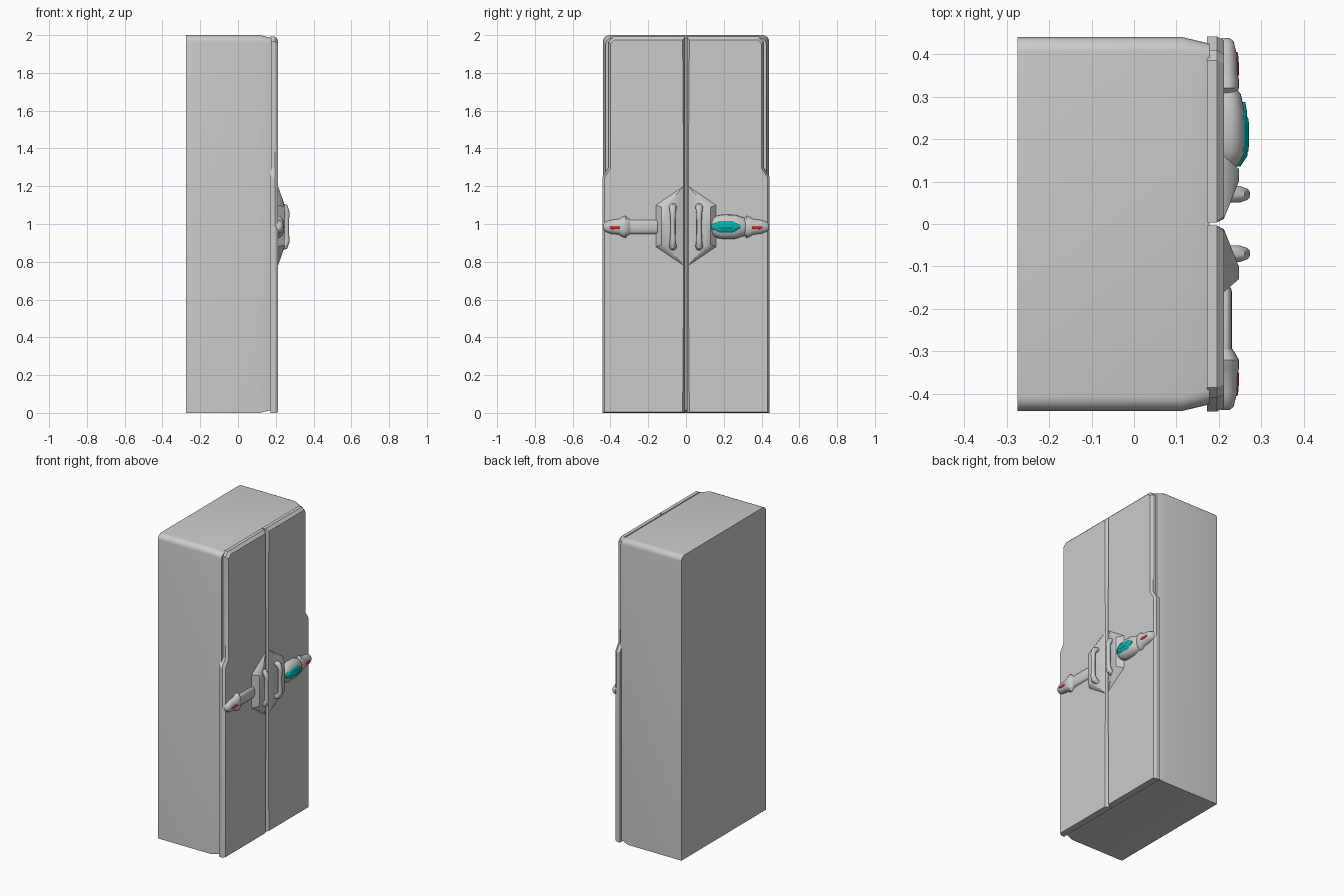
import bpy, bmesh, math

if "Cube" in bpy.data.objects:
    bpy.data.objects.remove(bpy.data.objects["Cube"])

RED, TEAL = (0.7, 0.03, 0.03, 1), (0.0, 0.45, 0.43, 1)
mats = {}


def make(name, verts, faces, color=None, angle=30):
    bm = bmesh.new()
    vs = [bm.verts.new(v) for v in verts]
    for f in faces:
        bm.faces.new([vs[i] for i in f])
    bmesh.ops.recalc_face_normals(bm, faces=bm.faces)
    me = bpy.data.meshes.new(name)
    bm.to_mesh(me)
    bm.free()
    ob = bpy.data.objects.new(name, me)
    bpy.context.collection.objects.link(ob)
    if color:
        if color not in mats:
            mats[color] = bpy.data.materials.new(name + "_paint")
            mats[color].diffuse_color = color
        me.materials.append(mats[color])
    bpy.ops.object.select_all(action='DESELECT')
    ob.select_set(True)
    bpy.context.view_layer.objects.active = ob
    bpy.ops.object.shade_smooth_by_angle(angle=math.radians(angle))
    return ob


def loft(name, rings, color=None, angle=30):
    n = len(rings[0])
    verts = [v for r in rings for v in r]
    faces = [(k * n + i, k * n + (i + 1) % n, (k + 1) * n + (i + 1) % n, (k + 1) * n + i)
             for k in range(len(rings) - 1) for i in range(n)]
    faces += [tuple(range(n)), tuple(range((len(rings) - 1) * n, len(rings) * n))]
    return make(name, verts, faces, color, angle)


def dome(name, sections, s=1, base=0.205, zc=0.985, power=0.7, n=12, color=None, angle=40):
    """Half-round solid along y; sections are (y, half height, front x)."""
    rings = []
    for y, h, x in sections:
        r = []
        for i in range(n + 1):
            a = math.pi * i / n
            r.append((base + (x - base) * math.sin(a) ** power, s * y, zc - h * math.cos(a)))
        rings.append(r)
    return loft(name, rings, color, angle)


# cabinet with rounded top edges and tapered front
def cabinet_ring(x, d):
    w, top, r = 0.44 - d, 2 - d, 0.035
    ring = [(x, -w, d), (x, w, d)]
    for s, a0 in ((1, 0), (-1, 90)):
        for i in range(6):
            a = math.radians(a0 + 18 * i)
            ring.append((x, s * (w - r) + r * math.cos(a), top - r + r * math.sin(a)))
    return ring


loft("cabinet", [cabinet_ring(-0.275, 0), cabinet_ring(0.115, 0), cabinet_ring(0.178, 0.015)])

# doors: stepped outline, chamfered front, raised handle surround
outline = [(0.004, 0), (0.442, 0), (0.442, 1.25), (0.41, 1.30), (0.41, 1.965), (0.385, 1.992),
           (0.004, 1.992), (0.004, 1.2), (0.004, 0.78)]
face_loop = [(0.018, 0.004), (0.432, 0.004), (0.432, 1.245), (0.4, 1.295), (0.4, 1.955),
             (0.378, 1.975), (0.018, 1.975), (0.012, 1.2), (0.012, 0.78)]
surround = [(0.247, 0.10, 1.1), (0.247, 0.10, 0.88), (0.247, 0.13, 1.09), (0.247, 0.13, 0.89),
            (0.212, 0.16, 1.1), (0.212, 0.16, 0.88)]
for side, s in (("left", -1), ("right", 1)):
    verts = [(0.172, s * y, z) for y, z in outline] + [(0.195, s * y, z) for y, z in outline]
    verts += [(0.212, s * y, z) for y, z in face_loop]
    verts += [(x, s * y, z) for x, y, z in surround]
    faces = [tuple(range(9))]
    for k in (0, 9):
        faces += [(k + i, k + (i + 1) % 9, k + 9 + (i + 1) % 9, k + 9 + i) for i in range(9)]
    F = list(range(18, 27))
    H1, H2, R1, R2, D1, D2 = range(27, 33)
    faces += [(F[7], D1, F[3], F[4], F[5], F[6]), (D1, D2, F[2], F[3]), (D2, F[8], F[0], F[1], F[2]),
              (F[7], H1, R1), (F[7], R1, D1), (R1, R2, D2, D1), (F[8], H2, R2), (F[8], R2, D2),
              (F[7], H1, H2, F[8]), (H1, R1, R2, H2)]
    make(side + "_door", verts, faces)

    # door handle: bent bar, thicker at its feet
    path = [(0.225, 1.095, 0.017), (0.248, 1.088, 0.018), (0.260, 1.06, 0.014), (0.258, 1.02, 0.012),
            (0.258, 0.95, 0.012), (0.260, 0.91, 0.014), (0.248, 0.882, 0.018), (0.225, 0.875, 0.017)]
    rings = []
    for i, (x, z, r) in enumerate(path):
        p, q = path[max(i - 1, 0)], path[min(i + 1, len(path) - 1)]
        t = math.hypot(q[0] - p[0], q[1] - p[1])
        nx, nz = -(q[1] - p[1]) / t, (q[0] - p[0]) / t
        rings.append([(x + nx * r * math.cos(a), s * 0.07 + r * 1.1 * math.sin(a), z + nz * r * math.cos(a))
                      for a in (2 * math.pi * j / 12 for j in range(12))])
    loft(side + "_handle", rings, angle=50)

    # flared end piece with red inlay
    dome(side + "_end_piece", [(0.438, 0.012, 0.226), (0.43, 0.025, 0.235), (0.40, 0.037, 0.242),
                               (0.355, 0.042, 0.244), (0.34, 0.052, 0.247), (0.32, 0.06, 0.247),
                               (0.307, 0.045, 0.240), (0.295, 0.04, 0.232)], s)
    dome(side + "_red_inlay", [(0.405, 0.008, 0.244), (0.39, 0.012, 0.2465), (0.36, 0.012, 0.2475),
                               (0.35, 0.006, 0.2475)], s, base=0.23, zc=0.982, n=6, color=RED)

# left plain bar
dome("left_bar", [(0.30, 0.038, 0.231), (0.16, 0.038, 0.231), (0.15, 0.032, 0.228)], -1, power=0.5)

# right swollen pod with teal lens
dome("right_pod", [(0.315, 0.04, 0.245), (0.305, 0.05, 0.252), (0.26, 0.064, 0.262), (0.20, 0.066, 0.264),
                   (0.165, 0.06, 0.262), (0.14, 0.045, 0.247), (0.132, 0.03, 0.235)])
dome("teal_lens", [(0.288, 0.008, 0.262), (0.265, 0.022, 0.266), (0.25, 0.034, 0.267), (0.175, 0.034, 0.268),
                   (0.16, 0.022, 0.267), (0.135, 0.012, 0.25)], base=0.235, power=0.4, color=TEAL)
dome("teal_ridge", [(0.25, 0.008, 0.269), (0.235, 0.013, 0.271), (0.185, 0.013, 0.271), (0.17, 0.008, 0.269)],
     base=0.25, n=6, color=TEAL)

for m in bpy.data.materials:
    if m.users and not m.is_grease_pencil:
        m.use_nodes = True
        m.node_tree.nodes["Principled BSDF"].inputs["Base Color"].default_value = m.diffuse_color
